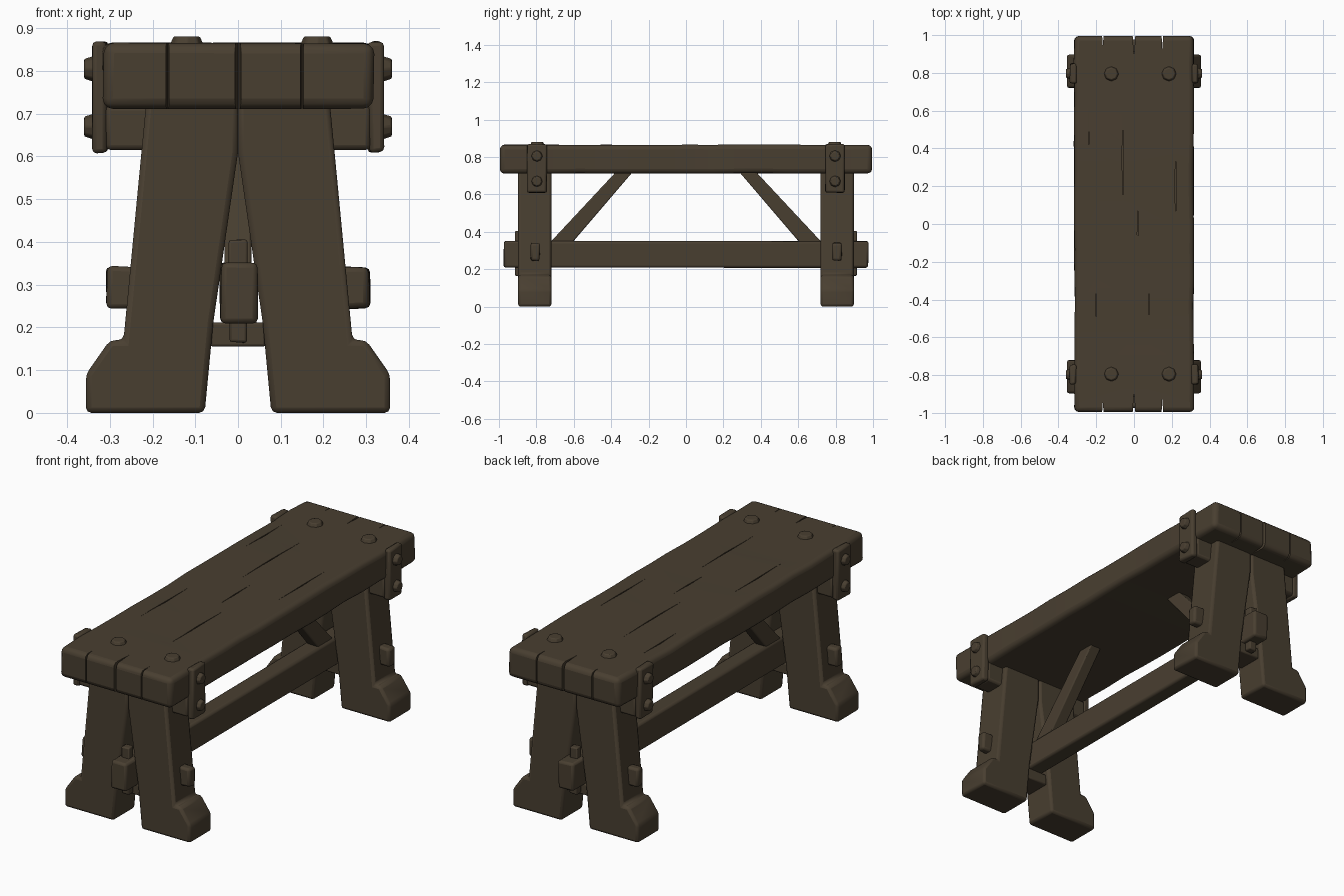
import bpy, bmesh, math, random
from mathutils import Vector, Matrix

if "Cube" in bpy.data.objects:
    bpy.data.objects.remove(bpy.data.objects["Cube"])

random.seed(4)
wood = bpy.data.materials.new("dark brown wood")
wood.diffuse_color = (0.066, 0.049, 0.030, 1)
wood.use_nodes = True
wood.node_tree.nodes["Principled BSDF"].inputs["Base Color"].default_value = wood.diffuse_color


def finish(name, bm, bevel=0.012, segments=2, hidden=False):
    bmesh.ops.recalc_face_normals(bm, faces=bm.faces[:])
    me = bpy.data.meshes.new(name)
    bm.to_mesh(me)
    bm.free()
    ob = bpy.data.objects.new(name, me)
    bpy.context.collection.objects.link(ob)
    me.materials.append(wood)
    ob.hide_render = hidden
    if bevel:
        m = ob.modifiers.new("worn edges", 'BEVEL')
        m.width, m.segments = bevel, segments
        m.limit_method, m.angle_limit = 'ANGLE', math.radians(25)
    if not hidden:
        bpy.ops.object.select_all(action='DESELECT')
        ob.select_set(True)
        bpy.context.view_layer.objects.active = ob
        bpy.ops.object.shade_smooth_by_angle(angle=math.radians(40))
    return ob


def box(name, x0, x1, y0, y1, z0, z1, bevel=0.012, jitter=0.0):
    bm = bmesh.new()
    bmesh.ops.create_cube(bm, size=1)
    for v in bm.verts:
        v.co = Vector(((x0 + x1) / 2 + v.co.x * (x1 - x0),
                       (y0 + y1) / 2 + v.co.y * (y1 - y0),
                       (z0 + z1) / 2 + v.co.z * (z1 - z0)))
        v.co += Vector([random.uniform(-jitter, jitter) for _ in range(3)])
    return finish(name, bm, bevel)


def prism(name, pts, axis, a, b, bevel=0.012):
    """Extrude a profile: axis 'y' uses (x, z) points, axis 'x' uses (y, z)."""
    bm = bmesh.new()
    def put(p, t):
        return bm.verts.new((p[0], t, p[1]) if axis == 'y' else (t, p[0], p[1]))
    lo, hi = [put(p, a) for p in pts], [put(p, b) for p in pts]
    bm.faces.new(lo)
    bm.faces.new(hi[::-1])
    n = len(pts)
    for i in range(n):
        bm.faces.new((lo[i], lo[(i + 1) % n], hi[(i + 1) % n], hi[i]))
    return finish(name, bm, bevel)


def bolt(name, pos, r, h, direction):
    bm = bmesh.new()
    rot = Vector((0, 0, 1)).rotation_difference(Vector(direction)).to_matrix().to_4x4()
    bmesh.ops.create_cone(bm, cap_ends=True, segments=8, radius1=r, radius2=r * 0.75,
                          depth=h, matrix=Matrix.Translation(pos) @ rot)
    return finish(name, bm, 0.004)


# Seat slab: loops along its length, with slightly worn long edges
bm = bmesh.new()
rings = []
N = 14
for i in range(N + 1):
    y = -0.995 + 1.99 * i / N
    ring = []
    for sx, z in ((-1, 0.713), (1, 0.713), (1, 0.865), (-1, 0.865)):
        ring.append(bm.verts.new((sx * (0.32 - random.uniform(0, 0.008)), y,
                                  z + random.uniform(-0.002, 0.002))))
    rings.append(ring)
for a, b in zip(rings, rings[1:]):
    for k in range(4):
        bm.faces.new((a[k], a[(k + 1) % 4], b[(k + 1) % 4], b[k]))
bm.faces.new(rings[0])
bm.faces.new(rings[-1][::-1])
seat = finish("seat", bm, 0.024, 3)

# Cracks: slim diamond cutters in the seat top, and split notches in its ends
bm = bmesh.new()
def sliver(x, y, length, width, z0, z1):
    m = Matrix.Translation((x, y, (z0 + z1) / 2)) @ Matrix.Diagonal((width, length, 1, 1))
    bmesh.ops.create_cone(bm, cap_ends=True, segments=4, radius1=0.5, radius2=0.5,
                          depth=z1 - z0, matrix=m)
for s in (-1, 1):
    for x, length, w in ((0, 0.24, 0.014), (-0.165, 0.12, 0.008), (0.15, 0.16, 0.008)):
        sliver(x, s * 1.0, length, w, 0.6, 0.95)
for x, y, length in ((-0.2, -0.3, 0.4), (-0.06, 0.35, 0.5), (0.08, -0.45, 0.45),
                     (0.22, 0.2, 0.4), (-0.24, 0.55, 0.3), (0.02, -0.05, 0.25)):
    sliver(x, y, length, 0.006, 0.857, 0.9)
cutter = finish("crack_cutter", bm, 0, hidden=True)
cut = seat.modifiers.new("cracks", 'BOOLEAN')
cut.operation, cut.object, cut.solver = 'DIFFERENCE', cutter, 'EXACT'
bpy.context.view_layer.objects.active = seat
bpy.ops.object.modifier_apply(modifier="worn edges")
bpy.ops.object.modifier_apply(modifier="cracks")
bpy.data.objects.remove(cutter)

# Splayed leg profile (right half of an A-shape with a wide foot)
LEG = [(0.0, 0.725), (0.215, 0.725), (0.268, 0.17), (0.3, 0.17), (0.356, 0.09),
       (0.356, 0.0), (0.078, 0.0), (0.058, 0.21), (0.0, 0.61)]

for s, end in ((-1, "front"), (1, "back")):
    def yr(a, b):
        return (s * a, s * b) if s > 0 else (s * b, s * a)
    for sx, side in ((-1, "left"), (1, "right")):
        tag = end + "_" + side
        prism(tag + "_leg", [(sx * x, z) for x, z in LEG], 'y', *yr(0.72, 0.897), 0.013)
        # Clamp plate on the seat edge, with two bolts
        x = sorted((sx * 0.305, sx * 0.34))
        box(tag + "_clamp", *x, *yr(0.745, 0.85), 0.61, 0.868, 0.01, 0.003)
        for z in (0.805, 0.67):
            bolt(tag + "_clamp_bolt", (sx * 0.347, s * 0.797, z), 0.032, 0.026, (sx, 0, 0))
        # Side peg through the leg
        x = sorted((sx * 0.2, sx * 0.308))
        box(tag + "_peg", *x, *yr(0.783, 0.832), 0.245, 0.342, 0.012, 0.004)
    # Bolts on top of the seat
    for x in (-0.12, 0.185):
        bolt(end + "_seat_bolt", (x, s * 0.795, 0.869), 0.042, 0.024, (0, 0, 1))
    # Beam under the seat, block under the stretcher, locking wedge
    box(end + "_crossbeam", -0.31, 0.31, *yr(0.745, 0.85), 0.615, 0.72, 0.012)
    box(end + "_spacer_block", -0.065, 0.065, *yr(0.745, 0.875), 0.155, 0.212, 0.006)
    box(end + "_wedge", -0.021, 0.021, *yr(0.875, 0.913), 0.165, 0.405, 0.006, 0.002)
    # Diagonal brace from stretcher to seat
    brace = [(s * 0.73, 0.34), (s * 0.61, 0.34), (s * 0.285, 0.72), (s * 0.375, 0.72)]
    prism(end + "_brace", brace, 'x', -0.032, 0.032, 0.006)

# Long stretcher passing through both leg pairs
box("stretcher", -0.041, 0.045, -0.975, 0.975, 0.21, 0.35, 0.012, 0.003)
